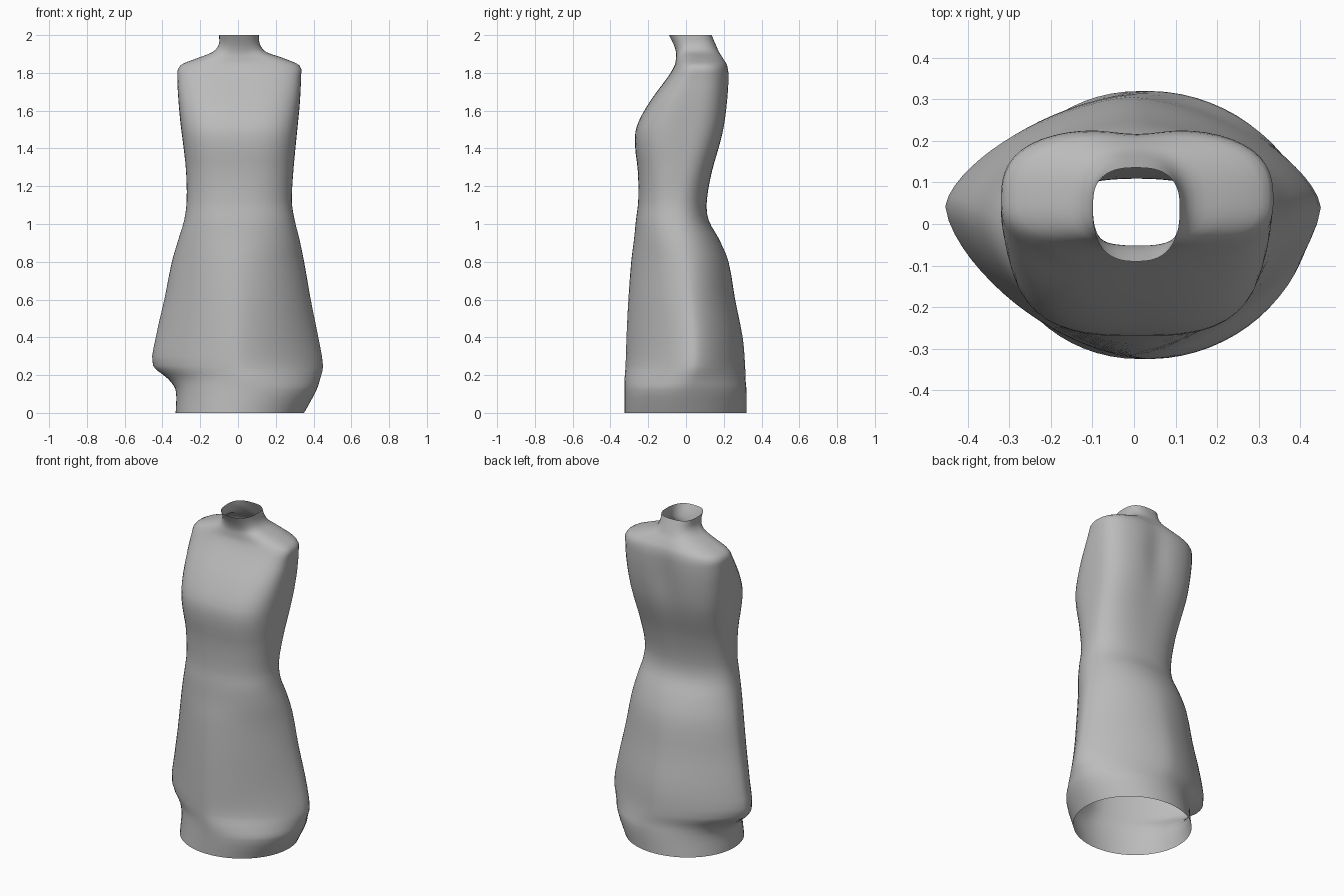
import bpy, bmesh, math

if "Cube" in bpy.data.objects:
    bpy.data.objects.remove(bpy.data.objects["Cube"])

# Body sections: z, left x, right x, front y, back y, y of widest point, roundness (2 = ellipse)
SECTIONS = [
    (0.00, -.33, .35, -.325, .32, .00, 2.0),
    (0.12, -.33, .415, -.325, .32, .00, 1.9),
    (0.18, -.37, .435, -.325, .315, .02, 1.7),
    (0.25, -.45, .45, -.32, .313, .04, 1.55),
    (0.40, -.435, .425, -.315, .30, .04, 1.55),
    (0.60, -.39, .385, -.305, .26, .02, 1.65),
    (0.80, -.35, .35, -.29, .225, .00, 1.8),
    (0.92, -.315, .325, -.275, .175, -.03, 2.0),
    (1.02, -.285, .30, -.265, .12, -.05, 2.2),
    (1.12, -.272, .285, -.253, .11, -.05, 2.3),
    (1.28, -.275, .293, -.255, .138, -.03, 2.6),
    (1.42, -.29, .306, -.27, .18, -.01, 2.9),
    (1.52, -.303, .316, -.26, .205, .01, 3.0),
    (1.65, -.315, .328, -.19, .223, .03, 3.0),
    (1.78, -.32, .333, -.095, .23, .05, 2.9),
    (1.84, -.305, .325, -.06, .222, .06, 2.7),
    (1.88, -.21, .235, -.053, .20, .06, 2.4),
    (1.91, -.135, .15, -.053, .18, .05, 2.4),
    (1.95, -.102, .117, -.065, .16, .04, 2.5),
    (2.00, -.10, .11, -.09, .137, .04, 2.6),
]
SEGMENTS, STEPS = 64, 3


def blend(a, b, c, d, t):
    """Smooth curve through the section values b and c, with uneven heights."""
    h = c[0] - b[0]
    out = [b[0] + h * t]
    for k in range(1, 7):
        m0 = (c[k] - a[k]) / (c[0] - a[0]) * h
        m1 = (d[k] - b[k]) / (d[0] - b[0]) * h
        out.append((2*t**3 - 3*t**2 + 1) * b[k] + (t**3 - 2*t**2 + t) * m0
                   + (3*t**2 - 2*t**3) * c[k] + (t**3 - t**2) * m1)
    return out


def ring(section):
    z, left, right, front, back, yc, n = section
    xc = (left + right) / 2
    # spine hollow between the shoulder blades
    groove = 0.018 * math.exp(-((z - 1.68) / 0.2) ** 2)
    points = []
    for i in range(SEGMENTS):
        a = 2 * math.pi * i / SEGMENTS
        c, s = math.cos(a), math.sin(a)
        r = (abs(c) ** n + abs(s) ** n) ** (-1 / n)
        x = xc + r * c * (right - left) / 2
        y = yc + r * s * ((back - yc) if s > 0 else (yc - front))
        if s > 0:
            y -= groove * math.exp(-((x - xc) / 0.08) ** 2)
        points.append((x, y, z))
    return points


# Sections refined along the height
rows = []
last = len(SECTIONS) - 1
for i in range(last):
    quad = [SECTIONS[min(max(j, 0), last)] for j in range(i - 1, i + 3)]
    rows += [blend(*quad, k / STEPS) for k in range(STEPS)]
rows.append(SECTIONS[-1])

# Open sleeve, without caps at hem and neck
bm = bmesh.new()
rings = [[bm.verts.new(p) for p in ring(row)] for row in rows]
for lower, upper in zip(rings, rings[1:]):
    for i in range(SEGMENTS):
        j = (i + 1) % SEGMENTS
        bm.faces.new((lower[i], lower[j], upper[j], upper[i])).smooth = True
mesh = bpy.data.meshes.new("dress_body")
bm.to_mesh(mesh)
bm.free()

grey = bpy.data.materials.new("grey_cloth")
grey.diffuse_color = (0.5, 0.5, 0.5, 1)
grey.use_nodes = True
grey.node_tree.nodes["Principled BSDF"].inputs["Base Color"].default_value = grey.diffuse_color
mesh.materials.append(grey)
body = bpy.data.objects.new("dress_body", mesh)
bpy.context.collection.objects.link(body)
